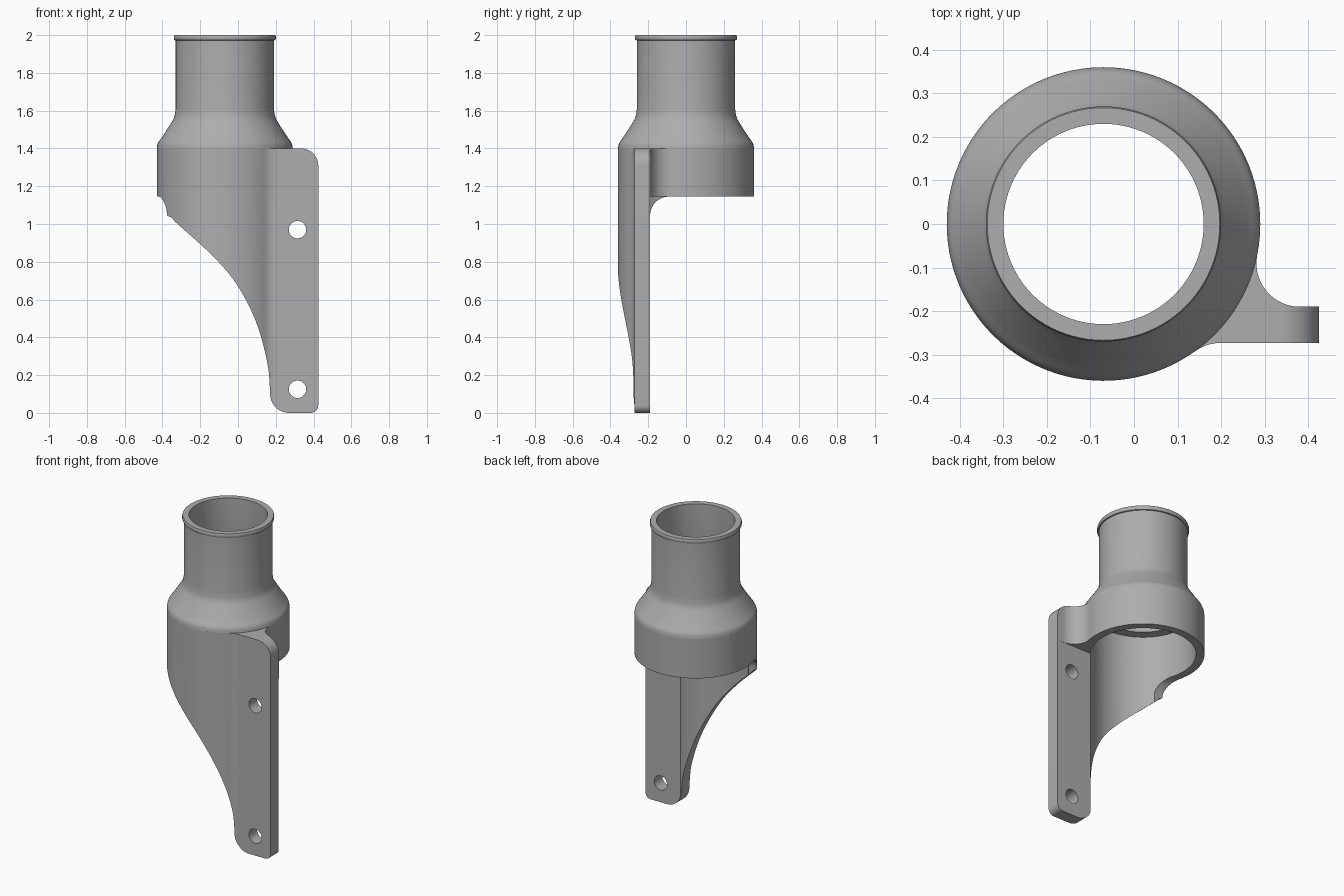
import bpy, bmesh
from math import sin, cos, pi, atan2, sqrt, radians
from mathutils import Vector

if "Cube" in bpy.data.objects:
    bpy.data.objects.remove(bpy.data.objects["Cube"], do_unlink=True)

CX = -0.07                       # tube axis
R_OUT, R_IN = 0.36, 0.31         # socket wall
FRONT, BACK, EDGE = -0.273, -0.19, 0.425   # mounting plate
RIM, TOP = 1.145, 1.4            # socket bottom and plate top

grey = bpy.data.materials.new("grey_plastic")
grey.use_nodes = True
colour = (0.42, 0.42, 0.42, 1)
grey.diffuse_color = colour
grey.node_tree.nodes["Principled BSDF"].inputs["Base Color"].default_value = colour


def arc(cx, cy, r, a, b, n):
    return [(cx + r * cos(a + (b - a) * i / n), cy + r * sin(a + (b - a) * i / n))
            for i in range(n + 1)]


def spline(pts, n=8):
    """Smooth curve through the points."""
    p = [Vector(q) for q in [pts[0]] + pts + [pts[-1]]]
    out = []
    for a, b, c, d in zip(p, p[1:], p[2:], p[3:]):
        for i in range(n):
            t = i / n
            out.append(tuple((2 * b + (c - a) * t + (2 * a - 5 * b + 4 * c - d) * t**2
                              + (3 * b - a - 3 * c + d) * t**3) / 2))
    return out + [pts[-1]]


def add(name, bm):
    bmesh.ops.recalc_face_normals(bm, faces=bm.faces)
    me = bpy.data.meshes.new(name)
    bm.to_mesh(me)
    bm.free()
    me.materials.append(grey)
    ob = bpy.data.objects.new(name, me)
    bpy.context.collection.objects.link(ob)
    return ob


def prism(name, pts, axis, lo, hi):
    """Extrude a closed 2D profile along an axis."""
    place = {"x": lambda u, v: (lo, u, v), "y": lambda u, v: (u, lo, v),
             "z": lambda u, v: (u, v, lo)}[axis]
    bm = bmesh.new()
    face = bm.faces.new([bm.verts.new(place(*p)) for p in pts])
    new = bmesh.ops.extrude_face_region(bm, geom=[face])["geom"]
    shift = Vector([(hi - lo) * (axis == k) for k in "xyz"])
    bmesh.ops.translate(bm, vec=shift, verts=[g for g in new if isinstance(g, bmesh.types.BMVert)])
    return add(name, bm)


def select(ob):
    bpy.ops.object.select_all(action="DESELECT")
    ob.select_set(True)
    bpy.context.view_layer.objects.active = ob


def carve(ob, cutter, operation="DIFFERENCE"):
    select(ob)
    mod = ob.modifiers.new("cut", "BOOLEAN")
    mod.object, mod.operation, mod.solver = cutter, operation, "EXACT"
    bpy.ops.object.modifier_apply(modifier=mod.name)
    bpy.data.objects.remove(cutter, do_unlink=True)


def smooth(ob):
    select(ob)
    bpy.ops.object.shade_smooth_by_angle(angle=radians(30))


# Socket and plate outline seen from above, joined by fillets
f = 0.1
c1y, c2y = FRONT - f, BACK + f
c1x, c2x = [CX + sqrt((R_OUT + f) ** 2 - y * y) for y in (c1y, c2y)]
a1, a2 = atan2(c1y, c1x - CX), atan2(c2y, c2x - CX)
outline = (arc(c1x, c1y, f, a1 + pi, pi / 2, 8)
           + [(EDGE, FRONT), (EDGE, BACK)]
           + arc(c2x, c2y, f, 1.5 * pi, a2 + pi, 14)
           + arc(CX, 0, R_OUT, a2, a1 + 2 * pi, 96)[1:-1])
bracket = prism("socket_and_bracket", outline, "z", -0.05, TOP + 0.05)

# Front silhouette: sweeping lower edge and rounded plate corners
sweep = spline([(-0.6, 1.12), (-0.376, 1.045), (-0.32, 1.0), (-0.126, 0.823), (0, 0.67),
                (0.1, 0.47), (0.157, 0.255), (0.17, 0.1)])
silhouette = (sweep + arc(0.27, 0.1, 0.1, pi, 1.5 * pi, 10)[1:]
              + arc(EDGE - 0.04, 0.04, 0.04, -pi / 2, 0, 8)
              + arc(EDGE - 0.09, TOP - 0.09, 0.09, 0, pi / 2, 10)
              + [(-0.6, TOP)])
carve(bracket, prism("silhouette", silhouette, "y", -0.6, 0.6), "INTERSECT")

# Socket bore
carve(bracket, prism("bore", arc(CX, 0, R_IN, 0, 2 * pi, 96)[:-1], "z", -0.2, 1.6))

# Open back under the socket, rounded into the rim on the right side
back = BACK - 0.0005
carve(bracket, prism("open_back", [(back, -0.2), (0.6, -0.2), (0.6, RIM), (back, RIM)],
                     "x", CX, 0.6))
rounded = [(BACK, -0.2), (0.6, -0.2), (0.6, RIM)] + arc(BACK + f, RIM - f, f, pi / 2, pi, 12)
carve(bracket, prism("rounded_back", rounded, "x", -0.6, CX + 0.01))

# Screw holes
for z in (0.125, 0.97):
    carve(bracket, prism("screw_hole", arc(0.315, z, 0.046, 0, 2 * pi, 32)[:-1], "y", -0.5, 0))
smooth(bracket)

# Turned neck: shoulder, tube, lip, bore and inner ledge
shoulder = spline([(R_OUT, TOP), (0.354, 1.428), (0.33, 1.463), (0.29, 1.525),
                   (0.268, 1.565), (0.26, 1.61)], 5)
profile = shoulder + [(0.26, 1.972), (0.267, 1.974), (0.27, 1.98), (0.27, 1.992), (0.267, 2.0),
                      (0.23, 2.0), (0.23, 1.5), (0.25, 1.44), (R_IN, 1.44), (R_IN, TOP)]
bm = bmesh.new()
verts = [bm.verts.new((CX + r, 0, z)) for r, z in profile]
edges = [bm.edges.new(pair) for pair in zip(verts, verts[1:])]
bmesh.ops.spin(bm, geom=verts + edges, cent=(CX, 0, 0), axis=(0, 0, 1), angle=2 * pi, steps=96)
bmesh.ops.remove_doubles(bm, verts=bm.verts, dist=0.0001)
neck = add("neck_tube", bm)
smooth(neck)
